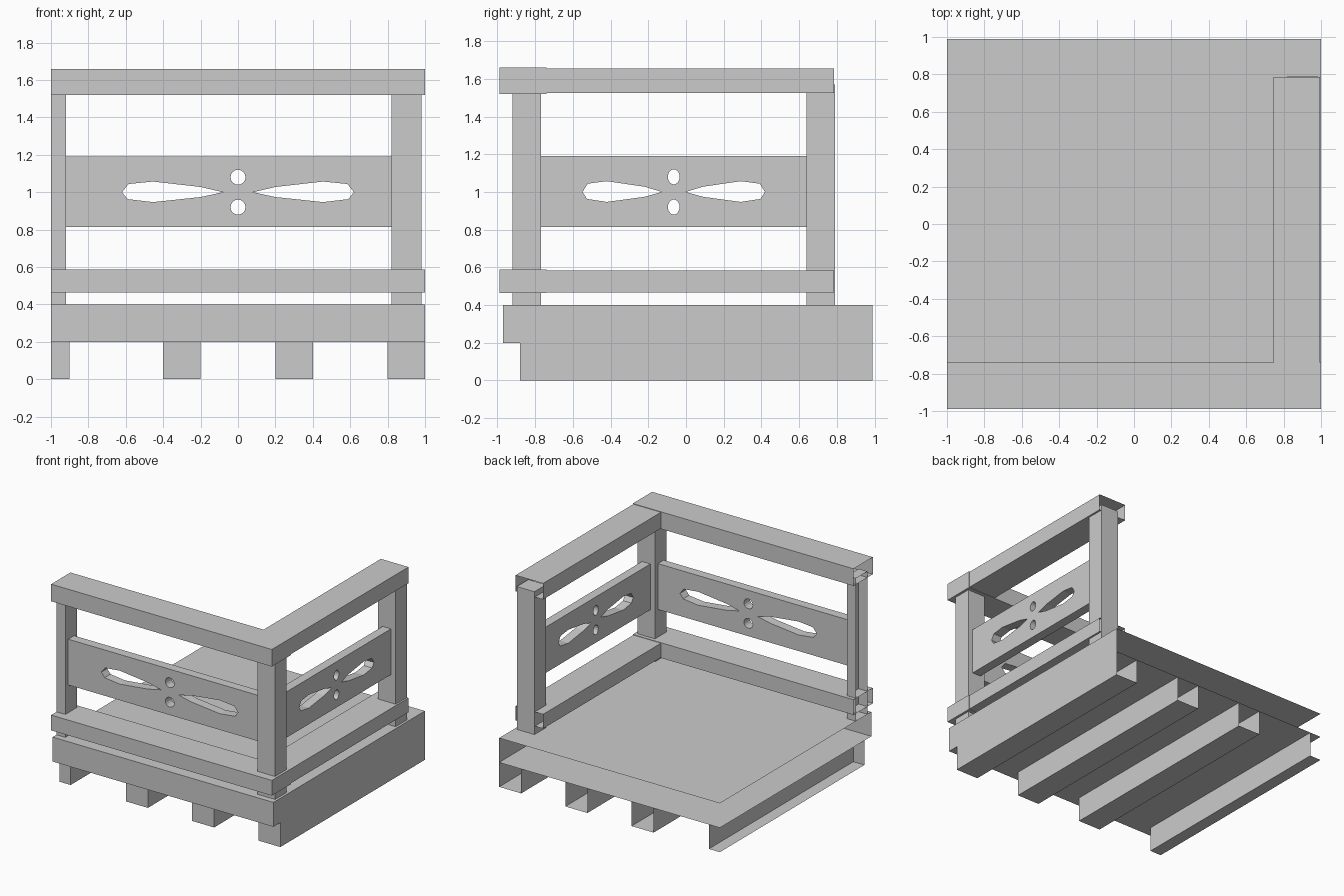
import bpy, bmesh
from math import sin, cos, pi, radians
from mathutils import Vector

if "Cube" in bpy.data.objects:
    bpy.data.objects.remove(bpy.data.objects["Cube"])

AXES = {'x': 0, 'y': 1, 'z': 2}


def box(name, lo, hi, openings=()):
    """Box between two corners; openings such as '-x' leave that face out."""
    bm = bmesh.new()
    bmesh.ops.create_cube(bm, size=1)
    bm.normal_update()
    dirs = []
    for o in openings:
        d = Vector((0, 0, 0))
        d[AXES[o[1]]] = 1 if o[0] == '+' else -1
        dirs.append(d)
    gone = [f for f in bm.faces if any(f.normal.dot(d) > 0.9 for d in dirs)]
    bmesh.ops.delete(bm, geom=gone, context='FACES')
    for v in bm.verts:
        v.co = [a + (c + 0.5) * (b - a) for a, b, c in zip(lo, hi, v.co)]
    me = bpy.data.meshes.new(name)
    bm.to_mesh(me)
    bm.free()
    ob = bpy.data.objects.new(name, me)
    bpy.context.collection.objects.link(ob)
    return ob


LEAF = [(.08, 1), (.2, 1.028), (.455, 1.057), (.585, 1.044), (.62, 1),
        (.59, .963), (.455, .947), (.2, .974)]


def panel(name, u0, u1, centre, scale, loc, turn):
    """Upright board with two leaf cut-outs and two round holes."""
    cu = bpy.data.curves.new(name, 'CURVE')
    cu.dimensions = '2D'
    cu.fill_mode = 'BOTH'
    cu.extrude = 0.038
    loops = [[(u0, .815), (u1, .815), (u1, 1.19), (u0, 1.19)]]
    holes = [[(s * u, v) for u, v in LEAF] for s in (1, -1)]
    holes += [[(.04 * cos(i * pi / 8), z + .04 * sin(i * pi / 8))
               for i in range(16)] for z in (.92, 1.08)]
    loops += [[(centre + scale * u, v) for u, v in h] for h in holes]
    for pts in loops:
        sp = cu.splines.new('POLY')
        sp.points.add(len(pts) - 1)
        for p, (u, v) in zip(sp.points, pts):
            p.co = (u, v, 0, 1)
        sp.use_cyclic_u = True
        sp.use_smooth = False
    tmp = bpy.data.objects.new(name + "_curve", cu)
    bpy.context.collection.objects.link(tmp)
    dg = bpy.context.evaluated_depsgraph_get()
    me = bpy.data.meshes.new_from_object(tmp.evaluated_get(dg))
    bpy.data.objects.remove(tmp)
    ob = bpy.data.objects.new(name, me)
    ob.location = loc
    ob.rotation_euler = (radians(90), 0, radians(turn))
    bpy.context.collection.objects.link(ob)


# Floor slab, open where the next module joins
box("floor_slab", (-1, -.97, .2), (1, .99, .4), ('-x', '+y'))

# Joists under the floor
for i, (a, b) in enumerate([(-1, -.9), (-.4, -.2), (.2, .4), (.8, 1)]):
    cut = ['+z', '+y'] + (['-x'] if i == 0 else [])
    box(f"joist_{i + 1}", (a, -.88, 0), (b, .99, .2), cut)

# Posts: half post at the left joint, corner post, back post
box("left_half_post", (-1, -.92, .4), (-.92, -.77, 1.57), ('-x', '-z'))
box("corner_post", (.82, -.92, .4), (.98, -.77, 1.57), ('-z',))
box("back_post", (.82, .64, .4), (.98, .79, 1.57), ('-z',))

# Upper and lower rails
for label, z0, z1 in (("top", 1.52, 1.66), ("lower", .463, .588)):
    box(f"front_{label}_rail", (-1, -.99, z0), (1, -.74, z1), ('-x',))
    box(f"side_{label}_rail", (.745, -.74, z0 + .004), (.995, .785, z1 - .004),
        ('+y', '-y'))

# Decorated panels
panel("front_panel", -.92, .82, 0, 1, (0, -.845, 0), 0)
panel("side_panel", -.77, .64, -.065, .78, (.9, 0, 0), 90)
